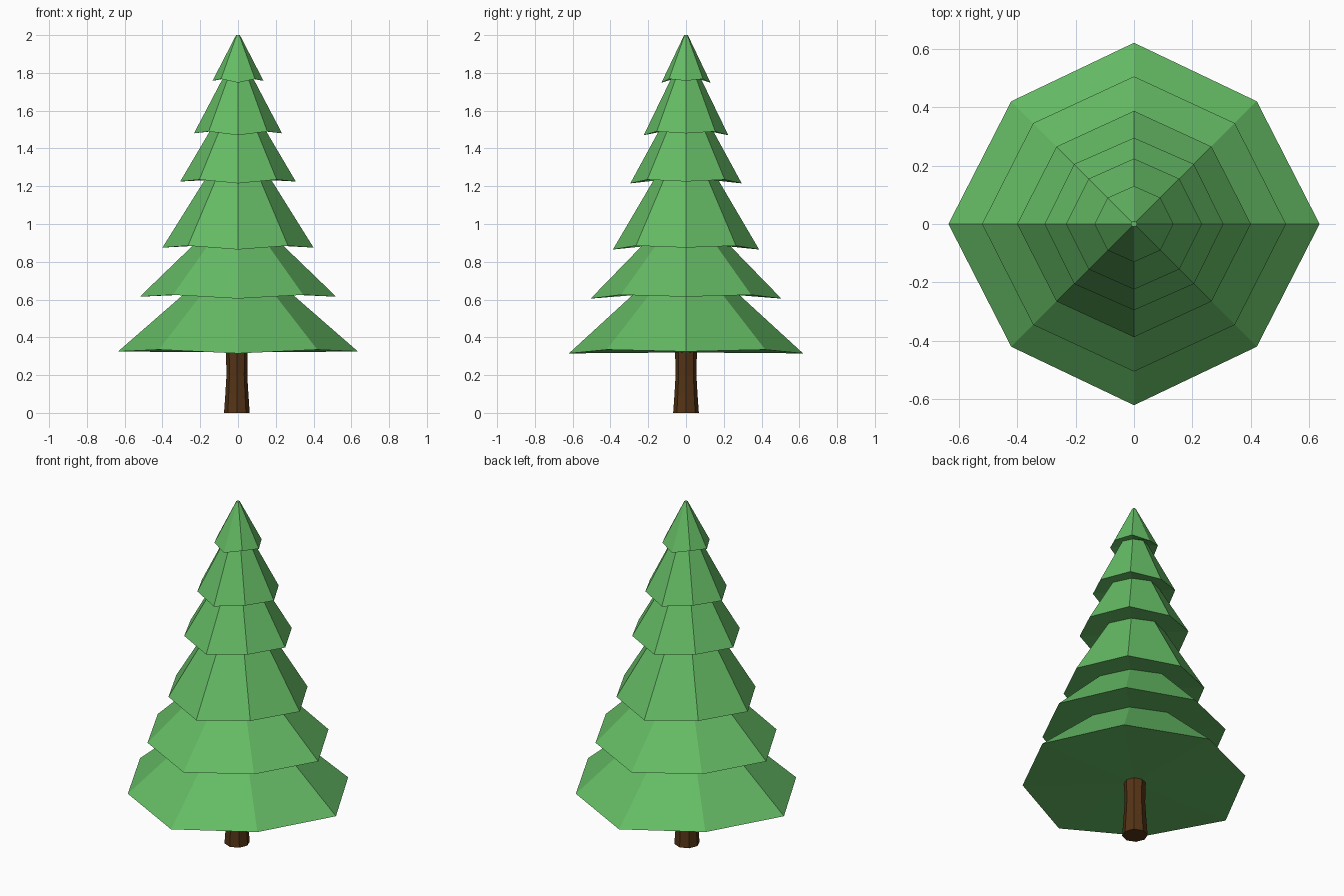
import bpy
import math

if "Cube" in bpy.data.objects:
    bpy.data.objects.remove(bpy.data.objects["Cube"])


def material(name, color):
    m = bpy.data.materials.new(name)
    m.diffuse_color = (*color, 1)
    m.use_nodes = True
    m.node_tree.nodes["Principled BSDF"].inputs["Base Color"].default_value = m.diffuse_color
    return m


def lathe(name, rings, mat, cx=0.0):
    """Octagonal loft; ring = (x radius, y radius, diagonal offset, z at x, z at y, z at diagonal)."""
    verts, faces = [], []
    for rx, ry, d, zx, zy, zd in rings:
        for i in range(8):
            a = math.radians(45 * i)
            c, s = round(math.cos(a), 6), round(math.sin(a), 6)
            if i % 2:
                verts.append((cx + math.copysign(d, c), math.copysign(d, s), zd))
            elif i % 4 == 0:
                verts.append((cx + rx * c, 0, zx))
            else:
                verts.append((cx, ry * s, zy))
    for r in range(len(rings) - 1):
        for i in range(8):
            j = (i + 1) % 8
            faces.append((r * 8 + i, r * 8 + j, r * 8 + 8 + j, r * 8 + 8 + i))
    # fan caps at both ends
    last = (len(rings) - 1) * 8
    for start, flip, ring in ((0, True, rings[0]), (last, False, rings[-1])):
        verts.append((cx, 0, (ring[3] + ring[4]) / 2))
        k = len(verts) - 1
        for i in range(8):
            a, b = start + i, start + (i + 1) % 8
            faces.append((b, a, k) if flip else (a, b, k))
    mesh = bpy.data.meshes.new(name)
    mesh.from_pydata(verts, [], faces)
    mesh.materials.append(mat)
    ob = bpy.data.objects.new(name, mesh)
    bpy.context.collection.objects.link(ob)
    return ob


def even(r, z):
    return (r, r * 0.97, r * 0.67, z, z, z)


green = material("needles", (0.13, 0.5, 0.13))
brown = material("bark", (0.09, 0.034, 0.008))

# Each tier: rim radius (x, y, diagonal), rim height, then top radius and height
tiers = [
    (0.635, 0.62, 0.42, 0.325, 0.285, 0.63),
    (0.52, 0.505, 0.345, 0.615, 0.237, 0.888),
    (0.40, 0.387, 0.265, 0.875, 0.175, 1.235),
    (0.306, 0.295, 0.205, 1.225, 0.147, 1.495),
    (0.233, 0.224, 0.155, 1.48, 0.08, 1.772),
    (0.135, 0.13, 0.09, 1.758, 0.01, 2.0),
]
rings = []
for rx, ry, d, z, top_r, top_z in tiers:
    rings.append((rx, ry, d, z, z - 0.01, z + 0.01))
    rings.append(even(top_r, top_z))
lathe("foliage", rings, green)

# Slightly waisted trunk
trunk = [(0.068, 0.0), (0.061, 0.1), (0.055, 0.2), (0.058, 0.335)]
lathe("trunk", [(r, r, r * 0.707, z, z, z) for r, z in trunk], brown, cx=-0.006)
